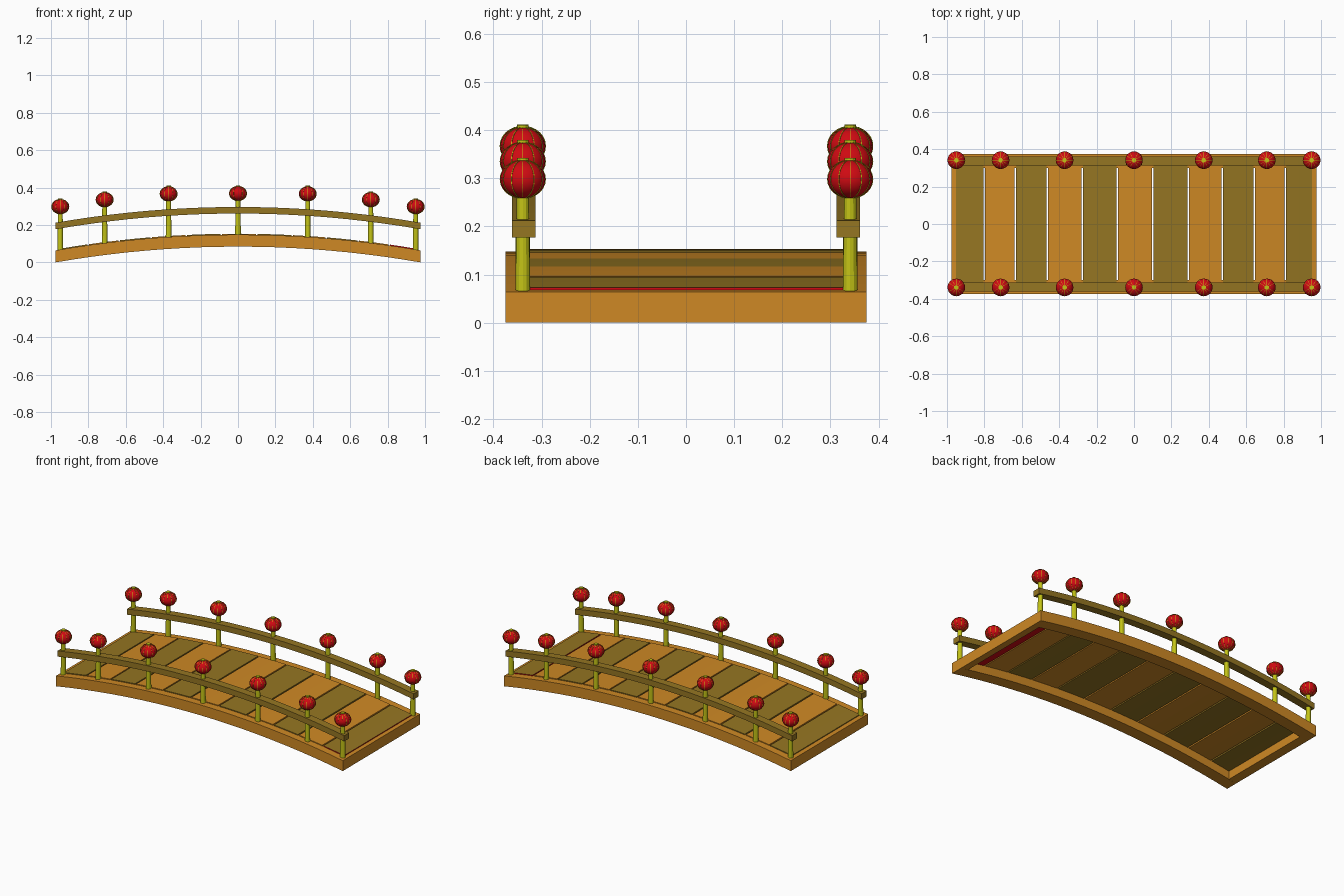
import bpy, bmesh, math
from mathutils import Matrix, Vector

cube = bpy.data.objects.get("Cube")
if cube:
    bpy.data.objects.remove(cube, do_unlink=True)


def material(name, r, g, b):
    m = bpy.data.materials.new(name)
    m.use_nodes = True
    m.diffuse_color = (r, g, b, 1)
    m.node_tree.nodes["Principled BSDF"].inputs["Base Color"].default_value = (r, g, b, 1)
    return m


ORANGE = material("orange wood", 0.62, 0.25, 0.018)
BROWN = material("brown wood", 0.30, 0.18, 0.016)
YELLOW = material("yellow paint", 0.54, 0.54, 0.008)
RED = material("lantern red", 0.62, 0.003, 0.006)

HALF, RISE = 0.975, 0.084
RADIUS = (HALF ** 2 + RISE ** 2) / (2 * RISE)


def arch(x):
    """Height of the bridge curve: zero at the ends, RISE in the middle."""
    return RISE - RADIUS + math.sqrt(RADIUS ** 2 - x * x)


def add_object(name, bm, mats):
    bmesh.ops.recalc_face_normals(bm, faces=bm.faces)
    me = bpy.data.meshes.new(name)
    bm.to_mesh(me)
    bm.free()
    for m in mats:
        me.materials.append(m)
    ob = bpy.data.objects.new(name, me)
    bpy.context.collection.objects.link(ob)
    return ob


def arched_bar(name, x0, x1, y0, y1, low, high, steps, mats):
    """Rectangular bar swept along the bridge curve."""
    bm = bmesh.new()
    rings = []
    for i in range(steps + 1):
        x = x0 + (x1 - x0) * i / steps
        z = arch(x)
        rings.append([bm.verts.new((x, y, z + d)) for y, d in
                      ((y0, low), (y1, low), (y1, high), (y0, high))])
    for a, b in zip(rings, rings[1:]):
        for k in range(4):
            n = (k + 1) % 4
            bm.faces.new((a[k], a[n], b[n], b[k]))
    bm.faces.new(rings[0])
    bm.faces.new(rings[-1])
    return add_object(name, bm, mats)


# Frame and handrails
for side, s in (("left", 1), ("right", -1)):
    label = "back" if s > 0 else "front"
    arched_bar(label + "_side_beam", -HALF, HALF, s * 0.30, s * 0.375, 0, 0.064, 20, [ORANGE])
    arched_bar(label + "_handrail", -HALF, HALF, s * 0.313, s * 0.361, 0.177, 0.212, 20, [BROWN])
    arched_bar(side + "_end_beam", s * HALF, s * 0.925, -0.30, 0.30, 0, 0.064, 1, [ORANGE])

# Deck planks in alternating colours
edges = [-0.955, -0.80, -0.635, -0.465, -0.277, -0.09, 0.10, 0.289, 0.472, 0.642, 0.808, 0.957]
GAP = 0.004
for i, (a, b) in enumerate(zip(edges, edges[1:])):
    wood = ORANGE if i % 2 else BROWN
    plank = arched_bar(f"plank_{i + 1}", a + GAP, b - GAP, -0.33, 0.33, 0.050, 0.069, 2, [wood, RED])
    if i == len(edges) - 2:
        # last plank is red except for its walking surface
        for p in plank.data.polygons:
            p.material_index = 0 if p.normal.z > 0.5 else 1


# Lantern: squashed globe, thin ribs and end caps
def lantern_mesh(rx=0.047, rz=0.040, ribs=12):
    bm = bmesh.new()
    bmesh.ops.create_uvsphere(bm, u_segments=24, v_segments=12, radius=1,
                              matrix=Matrix.Diagonal((rx, rx, rz, 1)))
    for f in bm.faces:
        f.smooth = True
    globe = set(bm.faces)
    # flat ribbons standing just proud of the globe
    steps, w = 12, 0.0008
    for r in range(ribs):
        ang = 2 * math.pi * r / ribs
        out = Vector((math.cos(ang), math.sin(ang), 0))
        across = Vector((-out.y, out.x, 0)) * w
        pairs = []
        for i in range(steps + 1):
            t = math.pi * (i / steps - 0.5) * 0.92
            c = out * (rx + 0.001) * math.cos(t) + Vector((0, 0, (rz + 0.001) * math.sin(t)))
            base = c * 0.95
            pairs.append([bm.verts.new(v) for v in (base - across, c - across, c + across, base + across)])
        for p, q in zip(pairs, pairs[1:]):
            for k in range(3):
                bm.faces.new((p[k], p[k + 1], q[k + 1], q[k]))
    for z in (-rz, rz):
        bmesh.ops.create_cone(bm, cap_ends=True, segments=12, radius1=0.012, radius2=0.012,
                              depth=0.008, matrix=Matrix.Translation((0, 0, z)))
    for f in bm.faces:
        f.material_index = 0 if f in globe else 1
    ob = add_object("lantern", bm, [RED, YELLOW])
    me = ob.data
    bpy.data.objects.remove(ob)
    return me


def post(name, x, y, bottom, top):
    bm = bmesh.new()
    bmesh.ops.create_cone(bm, cap_ends=True, segments=12, radius1=0.0155, radius2=0.0125,
                          depth=top - bottom, matrix=Matrix.Translation((x, y, (top + bottom) / 2)))
    return add_object(name, bm, [YELLOW])


# Posts with a lantern on top, along both sides
lantern = lantern_mesh()
spots = [(-0.95, 0.298), (-0.713, 0.335), (-0.371, 0.366), (0, 0.368),
         (0.373, 0.366), (0.71, 0.335), (0.95, 0.298)]
for label, y in (("front", -0.339), ("back", 0.341)):
    for i, (x, z) in enumerate(spots):
        post(f"{label}_post_{i + 1}", x, y, arch(x) + 0.06, z - 0.03)
        ob = bpy.data.objects.new(f"{label}_lantern_{i + 1}", lantern)
        ob.location = (x, y, z)
        bpy.context.collection.objects.link(ob)
